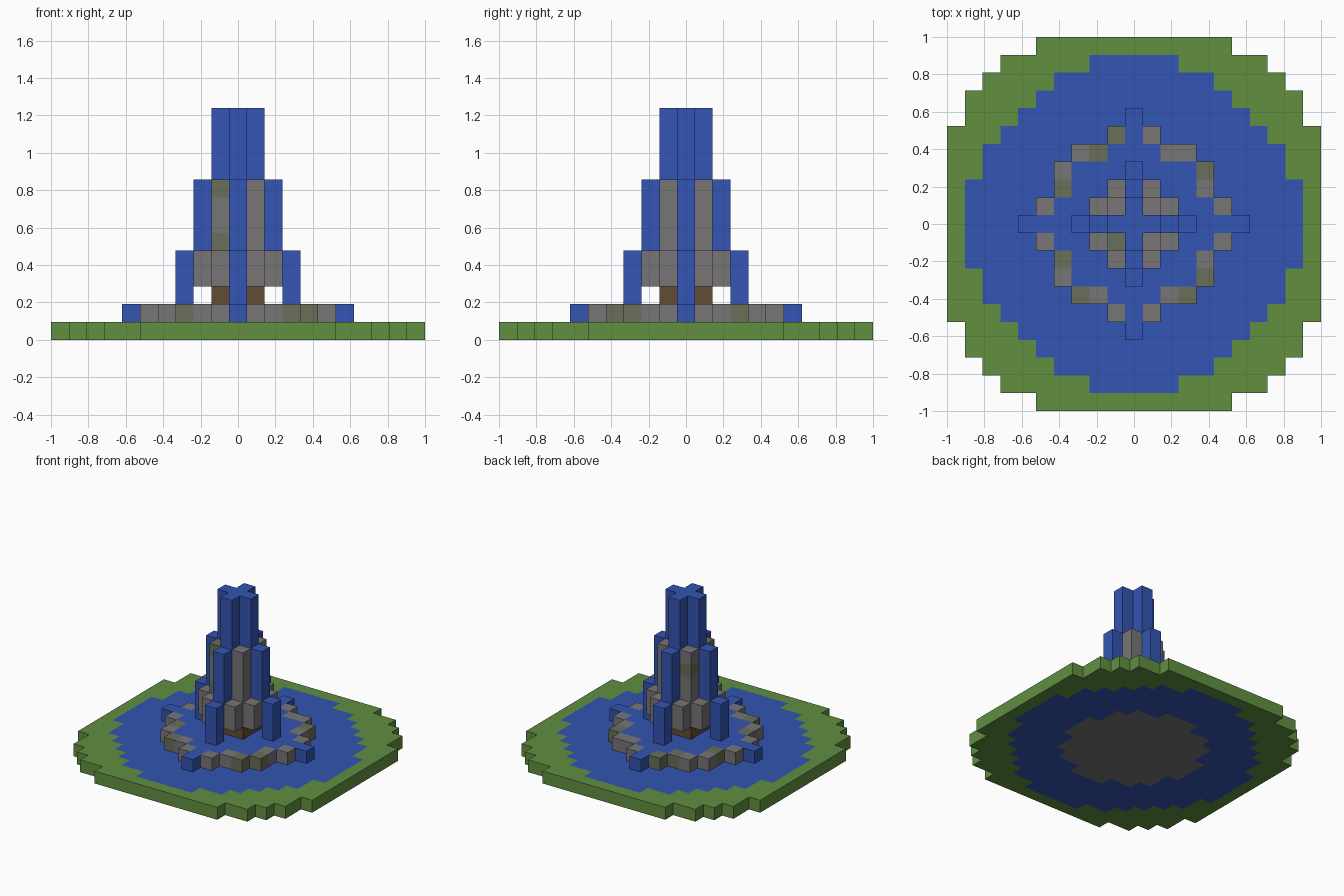
import bpy
import bmesh
from mathutils import Vector

CELL = 2 / 21

cube = bpy.data.objects.get("Cube")
if cube:
    bpy.data.objects.remove(cube, do_unlink=True)


def material(name, r, g, b):
    m = bpy.data.materials.new(name)
    m.use_nodes = True
    m.diffuse_color = (r, g, b, 1)
    m.node_tree.nodes["Principled BSDF"].inputs["Base Color"].default_value = (r, g, b, 1)
    return m


grass = material("grass green", .119, .275, .051)
blue = material("water blue", .033, .091, .445)
stone = material("stone grey", .185, .178, .182)
moss = material("mossy stone", .14, .156, .10)
dirt = material("dirt brown", .125, .073, .033)


def disc(widths, layer):
    """Stepped disc: half width of each row, counted outward from the middle."""
    return {(x, y, layer)
            for row, w in enumerate(widths)
            for y in (row, -row)
            for x in range(-w, w + 1)}


def four_ways(points, layers):
    """Columns mirrored over both axes."""
    return {(sx * x, sy * y, z) for x, y in points for z in layers
            for sx in (1, -1) for sy in (1, -1)}


def arms(d, layers):
    """One column on each of the four axes."""
    return four_ways([(d, 0), (0, d)], layers)


# Ground slab: grass border, pool and basin floor
ground = disc([10] * 6 + [9, 9, 8, 7, 5], 0)
pool = disc([9, 9, 9, 8, 8, 7, 6, 5, 4, 2], 0)
floor = disc([5, 5, 4, 4, 3, 1], 0)

# Raised basin with its stone rim and four spouts
basin = disc([5, 5, 4, 4, 3, 1], 1)
rim = four_ways([(1, 5), (2, 4), (3, 4), (4, 3), (4, 2), (5, 1)], [1])
spouts = arms(6, [1])

# Tower: dirt core, wide stone tier, tall stone shaft
core = disc([1, 1], 2)
tier = four_ways([(1, 2), (2, 1), (2, 0), (0, 2)], range(3, 5))
shaft = disc([1, 1], 3)
shaft = {(x, y, z) for x, y, _ in shaft for z in range(3, 9)}

# Falling water, stepping outward from the top
low_falls = arms(3, range(2, 5))
mid_falls = arms(2, range(5, 9))
top_water = arms(1, range(9, 13)) | arms(0, range(9, 13))

# Scattered mossy blocks
mossy = {(-1, 5, 1), (-2, 4, 1), (-4, 2, 1), (4, 3, 1), (-4, -2, 1), (4, -3, 1),
         (-3, -4, 1), (3, -4, 1), (-1, -1, 8), (-1, -1, 5), (-1, 1, 7)}

parts = [
    ("grass_border", grass, ground - pool),
    ("pool_water", blue, pool - floor),
    ("basin_floor", stone, floor),
    ("basin_water", blue, basin - rim),
    ("basin_rim", stone, rim),
    ("basin_spouts", blue, spouts),
    ("tower_core", dirt, core),
    ("tower_tier", stone, tier),
    ("tower_shaft", stone, shaft),
    ("lower_falls", blue, low_falls),
    ("middle_falls", blue, mid_falls),
    ("top_water", blue, top_water),
]
solid = set().union(*(cells for _, _, cells in parts))


def build(name, mat, cells):
    """Blocks with only their exposed faces."""
    bm = bmesh.new()
    mats = [mat, moss] if cells & mossy else [mat]
    for c in sorted(cells):
        centre = Vector((c[0], c[1], c[2] + .5))
        for axis in range(3):
            for sign in (1, -1):
                n = Vector((0, 0, 0))
                n[axis] = sign
                if tuple(int(a + b) for a, b in zip(c, n)) in solid:
                    continue
                u = Vector((0, 0, 0))
                u[(axis + 1) % 3] = 1
                v = n.cross(u)
                corners = [(-1, -1), (1, -1), (1, 1), (-1, 1)]
                face = bm.faces.new([
                    bm.verts.new((centre + (n + u * a + v * b) / 2) * CELL)
                    for a, b in corners])
                face.material_index = int(c in mossy)
    bmesh.ops.remove_doubles(bm, verts=bm.verts, dist=CELL / 100)
    mesh = bpy.data.meshes.new(name)
    bm.to_mesh(mesh)
    bm.free()
    for m in mats:
        mesh.materials.append(m)
    obj = bpy.data.objects.new(name, mesh)
    bpy.context.collection.objects.link(obj)


for part in parts:
    build(*part)
